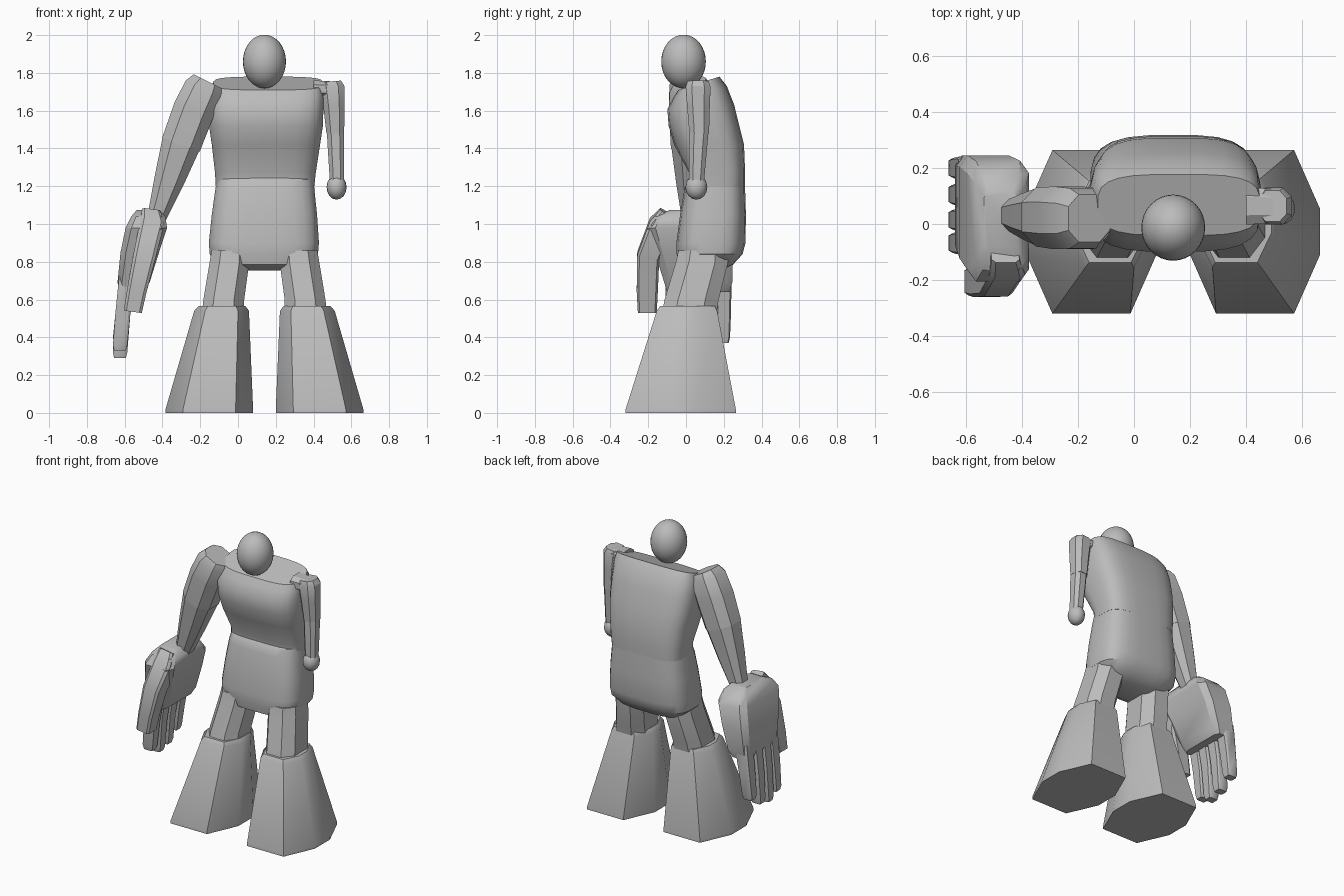
import bpy, bmesh, math
from mathutils import Vector, Euler

grey = bpy.data.materials.new("plain_grey")
grey.diffuse_color = (0.5, 0.5, 0.5, 1)


def finish(name, bm, angle=32):
    bmesh.ops.recalc_face_normals(bm, faces=bm.faces)
    me = bpy.data.meshes.new(name)
    bm.to_mesh(me)
    bm.free()
    me.materials.append(grey)
    me.shade_smooth()
    me.set_sharp_from_angle(angle=math.radians(angle))
    ob = bpy.data.objects.new(name, me)
    bpy.context.collection.objects.link(ob)
    return ob


def rounded(n, p):
    """Unit cross-section between a circle (p=2) and a square."""
    pts = []
    for i in range(n):
        a = 2 * math.pi * (i + 0.5) / n
        c, s = math.cos(a), math.sin(a)
        pts.append((math.copysign(abs(c) ** (2 / p), c), math.copysign(abs(s) ** (2 / p), s)))
    return pts


def octagon(u, v):
    return [(1, v), (u, 1), (-u, 1), (-1, v), (-1, -v), (-u, -1), (u, -1), (1, -v)]


def loft(name, shape, sections, angle=32):
    """Skin rings given as x, y, z, half width, half depth, tilt about x, tilt about y."""
    bm = bmesh.new()
    rings = []
    for x, y, z, hx, hy, *tilt in sections:
        tx, ty = tilt or (0, 0)
        rot = Euler((math.radians(tx), math.radians(ty), 0)).to_matrix()
        rings.append([bm.verts.new(Vector((x, y, z)) + rot @ Vector((hx * a, hy * b, 0)))
                      for a, b in shape])
    n = len(shape)
    for r0, r1 in zip(rings, rings[1:]):
        for i in range(n):
            j = (i + 1) % n
            bm.faces.new((r0[i], r0[j], r1[j], r1[i]))
    bm.faces.new(rings[0])
    bm.faces.new(rings[-1])
    return finish(name, bm, angle)


def ball(name, centre, radii, seg=24):
    bm = bmesh.new()
    bmesh.ops.create_uvsphere(bm, u_segments=seg, v_segments=seg // 2, radius=1)
    for v in bm.verts:
        v.co = Vector(c + r * k for c, r, k in zip(centre, radii, v.co))
    return finish(name, bm, 60)


# head
ball("head", (0.14, -0.013, 1.86), (0.114, 0.118, 0.142), 32)

# chest: leans forward on top, pinched at the waist
body = rounded(24, 3.4)
loft("chest", body, [
    (0.143, 0.165, 1.20, 0.262, 0.148),
    (0.145, 0.165, 1.27, 0.268, 0.149),
    (0.148, 0.122, 1.42, 0.288, 0.186),
    (0.148, 0.095, 1.52, 0.303, 0.188),
    (0.148, 0.078, 1.62, 0.306, 0.178, 4, 0),
    (0.152, 0.075, 1.70, 0.302, 0.145, 12, 0),
    (0.160, 0.068, 1.745, 0.290, 0.115, 18, 0)])

# hips
loft("hips", body, [
    (0.138, 0.100, 0.755, 0.15, 0.085),
    (0.138, 0.105, 0.785, 0.24, 0.145),
    (0.137, 0.125, 0.84, 0.288, 0.175),
    (0.137, 0.132, 0.90, 0.293, 0.184),
    (0.140, 0.143, 1.05, 0.280, 0.175),
    (0.142, 0.152, 1.18, 0.264, 0.162),
    (0.145, 0.160, 1.235, 0.257, 0.152),
    (0.145, 0.160, 1.255, 0.235, 0.130)])

# legs, mirrored about the body's middle line
foot, limb = octagon(0.6, 0.28), octagon(0.5, 0.5)
for s, side in ((1, "left"), (-1, "right")):
    def mx(x):
        return 0.14 + s * (x - 0.14)
    loft(side + "_thigh", limb, [
        (mx(0.36), 0.015, 0.52, 0.112, 0.145),
        (mx(0.355), 0.03, 0.60, 0.108, 0.143),
        (mx(0.325), 0.085, 0.80, 0.105, 0.138),
        (mx(0.32), 0.09, 0.86, 0.10, 0.13)])
    loft(side + "_foot", foot, [
        (mx(0.432), -0.028, 0.0, 0.232, 0.292),
        (mx(0.432), -0.028, 0.018, 0.232, 0.292),
        (mx(0.367), 0.005, 0.54, 0.145, 0.160),
        (mx(0.365), 0.008, 0.565, 0.125, 0.145)])

# small arm with a round hand
loft("small_upper_arm", limb, [
    (0.515, 0.07, 1.48, 0.047, 0.052),
    (0.508, 0.066, 1.62, 0.056, 0.060),
    (0.500, 0.064, 1.725, 0.064, 0.066, 0, -4),
    (0.495, 0.064, 1.755, 0.050, 0.055, 0, -5)])
loft("small_shoulder", limb, [
    (0.40, 0.064, 1.715, 0.045, 0.066, 0, 90),
    (0.50, 0.064, 1.715, 0.040, 0.062, 0, 90)])
loft("small_forearm", limb, [
    (0.524, 0.056, 1.23, 0.038, 0.040),
    (0.518, 0.065, 1.42, 0.044, 0.048),
    (0.515, 0.07, 1.50, 0.045, 0.050)])
ball("small_hand", (0.522, 0.055, 1.195), (0.053, 0.058, 0.066), 16)

# large arm swung outwards
loft("large_upper_arm", limb, [
    (-0.302, 0.025, 1.42, 0.106, 0.105, 0, 20),
    (-0.235, 0.022, 1.60, 0.110, 0.112, 0, 22),
    (-0.182, 0.020, 1.715, 0.105, 0.108, 0, 25),
    (-0.160, 0.020, 1.755, 0.083, 0.085, 0, 27)])
loft("large_forearm", limb, [
    (-0.435, 0.032, 1.02, 0.048, 0.052, 0, 18),
    (-0.365, 0.028, 1.23, 0.080, 0.080, 0, 20),
    (-0.300, 0.025, 1.43, 0.104, 0.103, 0, 20)])

# large hand: palm, thumb and four fingers
block = octagon(0.72, 0.8)
loft("palm", block, [
    (-0.560, 0.065, 0.64, 0.062, 0.165),
    (-0.553, 0.065, 0.69, 0.085, 0.180),
    (-0.520, 0.040, 0.85, 0.102, 0.205),
    (-0.485, 0.010, 0.98, 0.110, 0.215),
    (-0.475, 0.005, 1.04, 0.090, 0.170),
    (-0.475, 0.015, 1.075, 0.060, 0.100)])
loft("thumb", block, [
    (-0.557, -0.205, 0.535, 0.048, 0.050, 0, 8),
    (-0.535, -0.205, 0.65, 0.052, 0.056, 0, 12),
    (-0.495, -0.200, 0.83, 0.060, 0.060, -15, 12),
    (-0.458, -0.135, 0.99, 0.064, 0.065, -30, 12),
    (-0.462, -0.085, 1.05, 0.050, 0.060, -30, 8)])
for i, (y, tip) in enumerate(((0.200, 0.37), (0.105, 0.31), (0.015, 0.29), (-0.068, 0.33))):
    loft(f"finger_{i + 1}", block, [
        (-0.625, y, tip, 0.031, 0.026),
        (-0.624, y, tip + 0.03, 0.038, 0.033),
        (-0.610, y, 0.52, 0.040, 0.038),
        (-0.588, y, 0.68, 0.046, 0.041),
        (-0.580, y, 0.74, 0.046, 0.038)])
